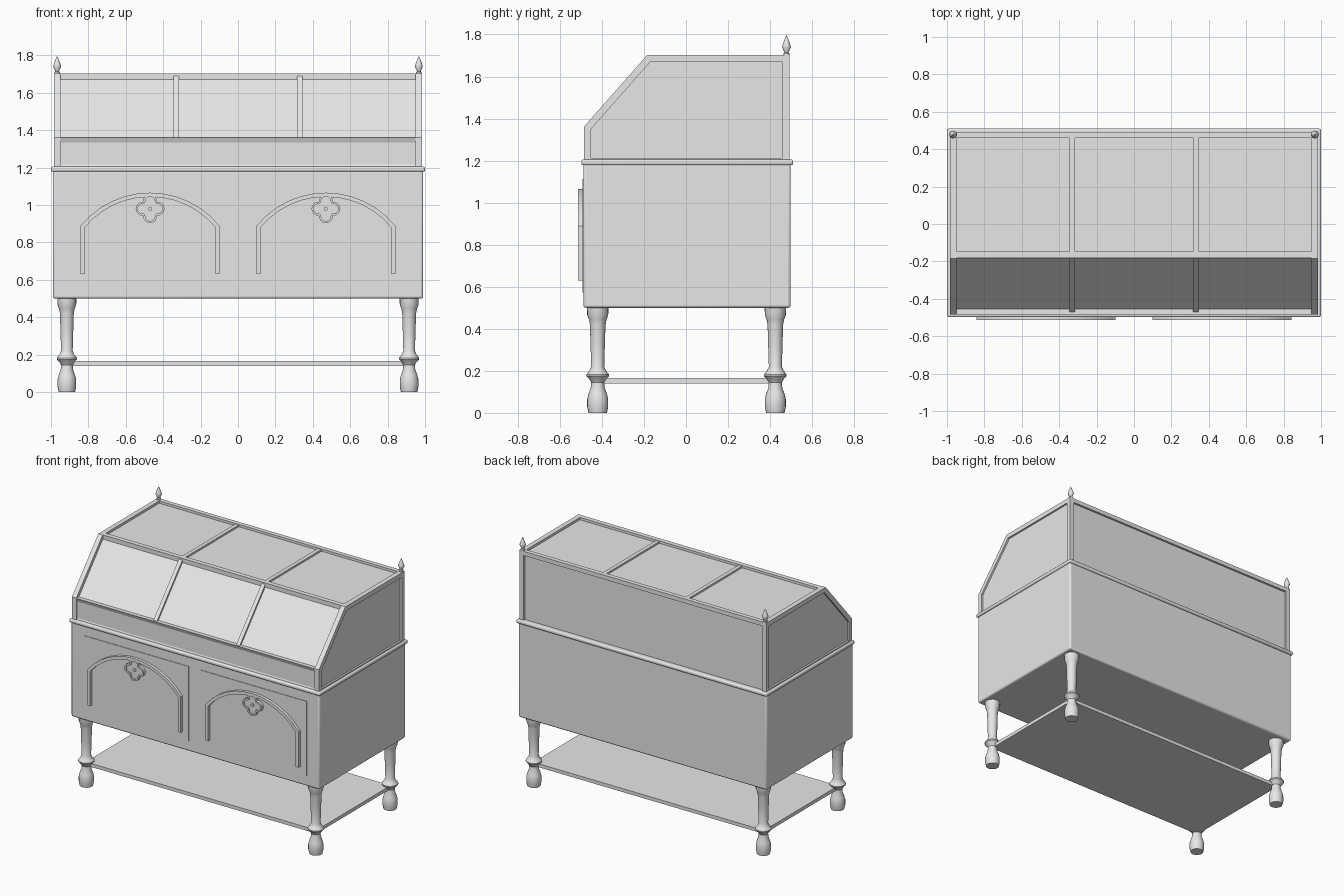
import bpy, bmesh, math
from mathutils import Vector

if "Cube" in bpy.data.objects:
    bpy.data.objects.remove(bpy.data.objects["Cube"])

mat = bpy.data.materials.new("plain_grey")
mat.diffuse_color = (0.8, 0.8, 0.8, 1)
mat.use_nodes = True
mat.node_tree.nodes["Principled BSDF"].inputs["Base Color"].default_value = mat.diffuse_color


def finish(bm, name, smooth=True, bevel=0):
    bmesh.ops.recalc_face_normals(bm, faces=bm.faces)
    me = bpy.data.meshes.new(name)
    bm.to_mesh(me)
    bm.free()
    ob = bpy.data.objects.new(name, me)
    bpy.context.collection.objects.link(ob)
    me.materials.append(mat)
    if bevel:
        mod = ob.modifiers.new("bevel", 'BEVEL')
        mod.width, mod.segments = bevel, 3
    if smooth:
        bpy.ops.object.select_all(action='DESELECT')
        ob.select_set(True)
        bpy.context.view_layer.objects.active = ob
        bpy.ops.object.shade_smooth_by_angle(angle=math.radians(35))
    return ob


def box(name, lo, hi, bevel=0):
    bm = bmesh.new()
    bmesh.ops.create_cube(bm, size=1)
    for v in bm.verts:
        v.co = [(l + h) / 2 + c * (h - l) for l, h, c in zip(lo, hi, v.co)]
    return finish(bm, name, bevel > 0, bevel)


def lift(p, depth, axis):
    # places a flat 2D point in the xz plane (axis y) or the yz plane (axis x)
    return (depth, p[0], p[1]) if axis == 'x' else (p[0], depth, p[1])


def prism(name, pts, d0, d1, axis):
    bm = bmesh.new()
    a = [bm.verts.new(lift(p, d0, axis)) for p in pts]
    b = [bm.verts.new(lift(p, d1, axis)) for p in pts]
    bm.faces.new(a)
    bm.faces.new(b)
    for i in range(len(a)):
        j = (i + 1) % len(a)
        bm.faces.new((a[i], a[j], b[j], b[i]))
    return finish(bm, name)


def ribbon(name, pts, off0, off1, d0, d1, axis, closed=False):
    # mitred strip between two offsets left of a path, with thickness
    pts = [Vector(p) for p in pts]
    n = len(pts)
    bm = bmesh.new()
    rows = []
    for i, p in enumerate(pts):
        dirs = []
        if closed or i > 0:
            dirs.append((p - pts[i - 1]).normalized())
        if closed or i < n - 1:
            dirs.append((pts[(i + 1) % n] - p).normalized())
        norms = [Vector((-d.y, d.x)) for d in dirs]
        m = sum(norms, Vector((0, 0))).normalized()
        m /= max(m.dot(norms[0]), 0.5)
        rows.append([bm.verts.new(lift(p + m * o, d, axis))
                     for o, d in ((off0, d0), (off1, d0), (off1, d1), (off0, d1))])
    for i in range(n if closed else n - 1):
        a, b = rows[i], rows[(i + 1) % n]
        for k in range(4):
            bm.faces.new((a[k], a[(k + 1) % 4], b[(k + 1) % 4], b[k]))
    if not closed:
        bm.faces.new(rows[0])
        bm.faces.new(rows[-1])
    return finish(bm, name)


def lathe(name, prof, x, y, seg=20):
    bm = bmesh.new()
    rings = [[bm.verts.new((x + r * math.cos(2 * math.pi * k / seg),
                            y + r * math.sin(2 * math.pi * k / seg), z))
              for k in range(seg)] for r, z in prof]
    for a, b in zip(rings, rings[1:]):
        for k in range(seg):
            j = (k + 1) % seg
            bm.faces.new((a[k], a[j], b[j], b[k]))
    bm.faces.new(rings[0])
    bm.faces.new(rings[-1])
    return finish(bm, name)


# Lower cabinet, rim moulding and shelf
box("cabinet_body", (-0.99, -0.488, 0.5), (0.99, 0.498, 1.185), 0.012)
box("rim_moulding", (-1, -0.498, 1.178), (1, 0.51, 1.205), 0.01)
box("lower_shelf", (-0.92, -0.42, 0.14), (0.92, 0.425, 0.165))

# Turned legs
leg = [(0.044, 0), (0.05, 0.03), (0.05, 0.065), (0.044, 0.09), (0.033, 0.12), (0.031, 0.145),
       (0.04, 0.16), (0.054, 0.175), (0.054, 0.182), (0.04, 0.2), (0.031, 0.22),
       (0.034, 0.32), (0.037, 0.42), (0.042, 0.445), (0.05, 0.465), (0.051, 0.505)]
for x in (-0.915, 0.915):
    for y in (-0.42, 0.425):
        lathe("leg", leg, x, y)

# Doors with arch moulding and four-lobed ornament
for cx in (-0.47, 0.47):
    box("door", (cx - 0.42, -0.492, 0.573), (cx + 0.42, -0.485, 1.112))
    half, radius, cz = 0.883, 0.466, 0.589
    arch = [(cx - 0.36, 0.63)]
    for i in range(13):
        t = -half + 2 * half * i / 12
        arch.append((cx + radius * math.sin(t), cz + radius * math.cos(t)))
    arch.append((cx + 0.36, 0.63))
    ribbon("arch_moulding", arch, -0.011, 0.011, -0.513, -0.488, 'y')
    lobes = []
    for q in range(4):
        mid = q * math.pi / 2
        for i in range(9):
            t = mid + math.radians(-92 + 184 * i / 8)
            lobes.append((cx + 0.04 * math.cos(mid) + 0.037 * math.cos(t),
                          0.98 + 0.04 * math.sin(mid) + 0.037 * math.sin(t)))
    prism("ornament_plate", lobes, -0.504, -0.488, 'y')
    ribbon("ornament_rim", lobes, 0, 0.011, -0.513, -0.488, 'y', True)
    knob = [(cx + 0.011 * math.cos(k * math.pi / 6), 0.98 + 0.011 * math.sin(k * math.pi / 6))
            for k in range(12)]
    prism("ornament_knob", knob, -0.513, -0.488, 'y')

# Glazed upper case
core = [(-0.465, 1.19), (-0.465, 1.348), (-0.17, 1.685), (0.477, 1.685), (0.477, 1.19)]
prism("panes", core, -0.972, 0.972, 'x')
outer = [(-0.485, 1.18), (-0.485, 1.362), (-0.185, 1.702), (0.492, 1.702), (0.492, 1.18)]
for s in (-1, 1):
    ribbon("end_frame", outer, 0, -0.033, s * 0.95, s * 0.985, 'x', True)
    ribbon("glazing_bar", core[1:4], 0, 0.013, s * 0.33 - 0.014, s * 0.33 + 0.014, 'x')
box("top_front_rail", (-0.96, -0.182, 1.668), (0.96, -0.148, 1.702))
box("top_back_rail", (-0.96, 0.46, 1.672), (0.96, 0.492, 1.702))

# Front fascia with recessed panel
ob = box("front_fascia", (-0.984, -0.484, 1.19), (0.984, -0.455, 1.36))
bm = bmesh.new()
bm.from_mesh(ob.data)
front = [f for f in bm.faces if f.normal.y < -0.9]
bmesh.ops.inset_region(bm, faces=front, thickness=0.036, depth=-0.01)
bm.to_mesh(ob.data)
bm.free()

# Corner finials
finial = [(0.015, 1.695), (0.015, 1.71), (0.01, 1.715), (0.021, 1.74), (0.019, 1.75),
          (0.008, 1.78), (0.001, 1.795)]
for x in (-0.967, 0.967):
    lathe("finial", finial, x, 0.478, 12)
